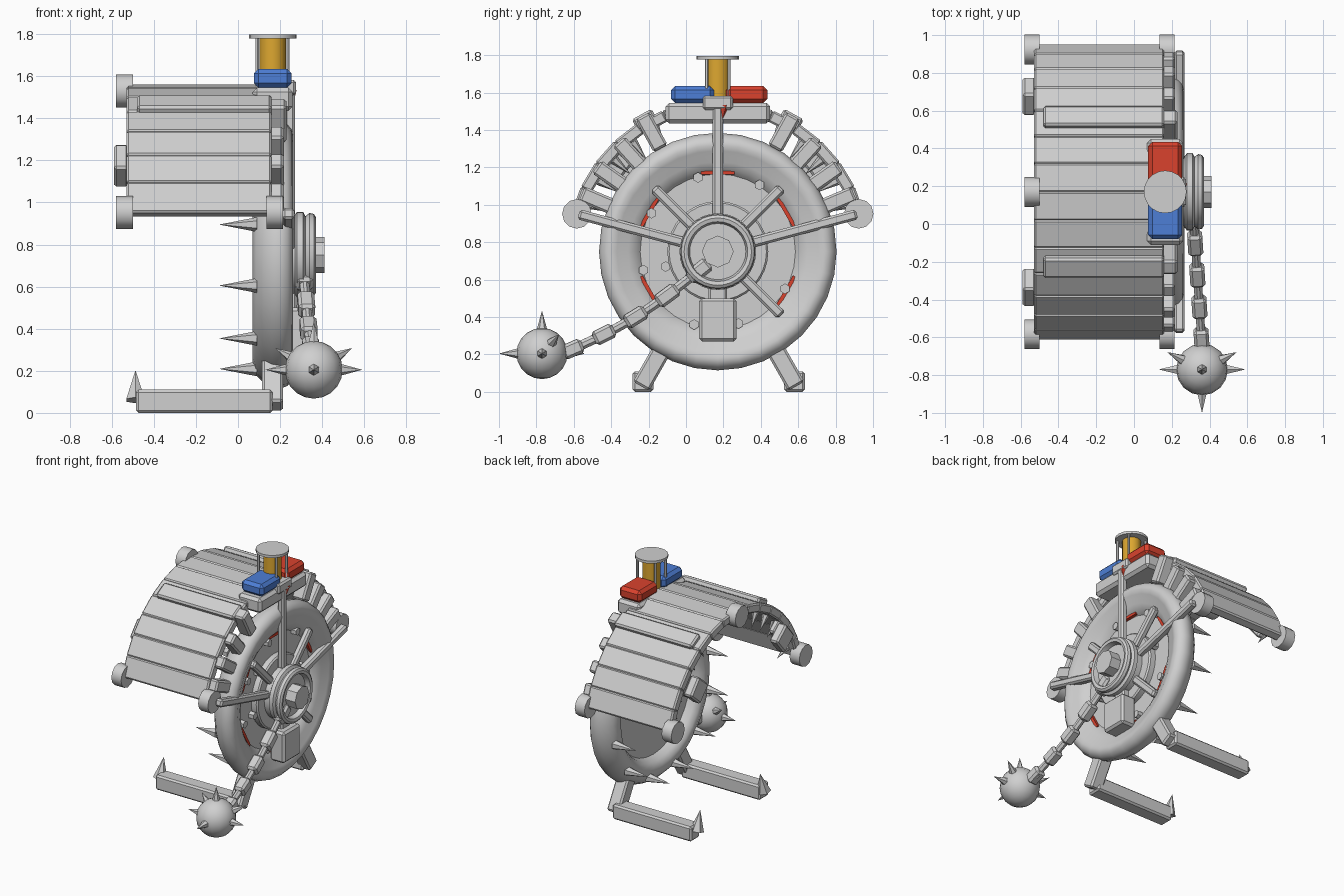
import bpy, bmesh
from math import radians, cos, sin, pi, tau
from mathutils import Vector

if "Cube" in bpy.data.objects:
    bpy.data.objects.remove(bpy.data.objects["Cube"])

CY, CZ = 0.17, 0.75  # wheel axis


def material(name, rgb):
    m = bpy.data.materials.new(name)
    m.use_nodes = True
    m.diffuse_color = (*rgb, 1)
    m.node_tree.nodes["Principled BSDF"].inputs["Base Color"].default_value = (*rgb, 1)
    return m


GREY = material("steel_grey", (0.63, 0.63, 0.63))
RED = material("signal_red", (0.7, 0.055, 0.027))
BLUE = material("signal_blue", (0.075, 0.21, 0.67))
AMBER = material("lamp_amber", (0.73, 0.39, 0.03))


def finish(bm, name, mat, smooth=False):
    bmesh.ops.recalc_face_normals(bm, faces=bm.faces)
    me = bpy.data.meshes.new(name)
    bm.to_mesh(me)
    bm.free()
    me.materials.append(mat)
    ob = bpy.data.objects.new(name, me)
    bpy.context.collection.objects.link(ob)
    if smooth:
        bpy.ops.object.select_all(action='DESELECT')
        ob.select_set(True)
        bpy.context.view_layer.objects.active = ob
        bpy.ops.object.shade_smooth_by_angle(angle=radians(38))
    return ob


def box(name, loc, size, mat=GREY, bevel=0.012):
    bm = bmesh.new()
    bmesh.ops.create_cube(bm, size=1)
    bmesh.ops.scale(bm, vec=size, verts=bm.verts)
    if bevel:
        bmesh.ops.bevel(bm, geom=bm.edges[:], offset=bevel, segments=1, affect='EDGES')
    ob = finish(bm, name, mat)
    ob.location = loc
    return ob


def polar(x, r, deg):
    a = radians(deg)
    return Vector((x, CY + r * cos(a), CZ + r * sin(a)))


def radial_box(name, x, r, deg, size, mat=GREY, bevel=0.012):
    """size = (along axis, radial, tangential)"""
    ob = box(name, polar(x, r, deg), size, mat, bevel)
    ob.rotation_euler.x = radians(deg)
    return ob


def link_box(name, a, b, width, depth, bevel=0.012):
    a, b = Vector(a), Vector(b)
    ob = box(name, (a + b) / 2, (depth, width, (b - a).length), GREY, bevel)
    ob.rotation_euler = (b - a).to_track_quat('Z', 'Y').to_euler()
    return ob


def rod(name, a, b, r1, r2=None, sides=16, mat=GREY, smooth=True):
    a, b = Vector(a), Vector(b)
    bm = bmesh.new()
    bmesh.ops.create_cone(bm, cap_ends=True, segments=sides, radius1=r1,
                          radius2=r1 if r2 is None else r2, depth=(b - a).length)
    ob = finish(bm, name, mat, smooth)
    ob.location = (a + b) / 2
    ob.rotation_euler = (b - a).to_track_quat('Z', 'Y').to_euler()
    return ob


def spike(name, base, direction, length, r):
    base = Vector(base)
    return rod(name, base, base + Vector(direction).normalized() * length, r, 0, 6, smooth=False)


def lathe(name, profile, steps=32):
    """Spin (x, radius) points round the wheel axis."""
    bm = bmesh.new()
    vs = [bm.verts.new((x, r, 0)) for x, r in profile]
    es = [bm.edges.new(p) for p in zip(vs, vs[1:])]
    bmesh.ops.spin(bm, geom=vs + es, cent=(0, 0, 0), axis=(1, 0, 0), angle=tau, steps=steps)
    bmesh.ops.remove_doubles(bm, verts=bm.verts, dist=0.0005)
    ob = finish(bm, name, GREY, True)
    ob.location = (0, CY, CZ)
    return ob


# Wheel dish with a fat rounded rim
lathe("wheel_rim", [(0.15, 0), (0.15, 0.44), (0.105, 0.46), (0.075, 0.49), (0.07, 0.53),
                    (0.085, 0.57), (0.12, 0.605), (0.16, 0.627), (0.20, 0.635), (0.235, 0.622),
                    (0.256, 0.597), (0.262, 0.57), (0.252, 0.54), (0.24, 0.515), (0.23, 0.48),
                    (0.212, 0.445), (0.19, 0.424), (0.18, 0.415), (0.18, 0)])
# Hub
lathe("hub_plate", [(0.17, 0.27), (0.22, 0.27), (0.23, 0.26), (0.23, 0)])
lathe("hub_collar", [(0.22, 0.19), (0.27, 0.19), (0.28, 0.205), (0.31, 0.205), (0.32, 0.185),
                     (0.34, 0.20), (0.36, 0.195), (0.37, 0.18), (0.365, 0.16), (0.33, 0.15), (0.33, 0)])
rod("hub_boss", (0.3, CY, CZ), (0.41, CY, CZ), 0.085, sides=8, smooth=False)

# Red slots and studs on the dish
for i in range(6):
    radial_box("red_slot", 0.188, 0.422, 30 + 60 * i, (0.03, 0.02, 0.18), RED, 0)
for r, a in [(0.41, 105), (0.42, 58), (0.41, 150), (0.29, 16), (0.41, -29), (0.4, -74),
             (0.41, 194), (0.29, 196), (0.3, 135), (0.41, 252)]:
    rod("stud", polar(0.16, r, a), polar(0.22, r, a), 0.028, sides=6, smooth=False)

# Spokes
for a in (45, 135, -45):
    radial_box("short_spoke", 0.235, 0.33, a, (0.05, 0.3, 0.055))
for a in (15, 165):
    radial_box("long_spoke", 0.24, 0.475, a, (0.055, 0.59, 0.055))
radial_box("lamp_post", 0.245, 0.50, 90, (0.05, 0.64, 0.055))
box("hub_weight", (0.27, CY, 0.385), (0.12, 0.2, 0.23), bevel=0.015)
box("weight_bracket", (0.25, CY, 0.53), (0.06, 0.1, 0.1))

# Spikes behind the rim
for i in range(12):
    spike("rim_spike", polar(0.09, 0.56, 15 + 30 * i), (-1, 0, 0), 0.18, 0.035)

# Arched canopy of slats
N = 14
for i in range(N):
    a = 20 + 140 * i / (N - 1)
    radial_box("slat", -0.185, 0.774, a, (0.69, 0.065, 0.155), bevel=0.01)
    if not 70 < a < 110:
        spike("slat_spike", polar(-0.46, 0.74, a), (0, -cos(radians(a)), -sin(radians(a))), 0.12, 0.025)
# Posts, raised slats and end fittings, mirrored front to back
for side in (1, -1):
    for a in (23, 35, 48):
        radial_box("slat_post", 0.175, 0.695, 90 + side * (90 - a), (0.085, 0.19, 0.085))
    a = 90 + side * 29
    radial_box("raised_slat", -0.16, 0.805, a, (0.64, 0.07, 0.12))
    radial_box("slat_clamp", 0.18, 0.73, a, (0.1, 0.2, 0.085))
    a = 90 + side * 50
    radial_box("end_block", -0.555, 0.66, a, (0.07, 0.15, 0.15))
    radial_box("inner_rail", -0.50, 0.70, a, (0.05, 0.10, 0.14))
for x, a in [(-0.54, 15), (-0.54, 165), (0.175, 15), (0.175, 165), (-0.54, 90)]:
    rod("end_disc", polar(x - 0.04, 0.78, a), polar(x + 0.04, 0.78, a), 0.079, sides=12)

# Beacon assembly
X = 0.165
box("lamp_base", (X, CY, 1.49), (0.19, 0.56, 0.11), bevel=0.02)
box("lamp_bracket", (0.21, CY, 1.545), (0.13, 0.16, 0.075))
box("blue_light", (X, 0.035, 1.59), (0.18, 0.23, 0.09), BLUE, 0.022)
box("red_light", (X, 0.325, 1.59), (0.18, 0.22, 0.09), RED, 0.022)
rod("amber_lamp", (X, CY, 1.5), (X, CY, 1.785), 0.063, mat=AMBER)
rod("lamp_cap", (X, CY, 1.778), (X, CY, 1.797), 0.113, sides=20)
for i in range(4):
    p = Vector((X + 0.073 * (1 if i % 2 else -1), CY + 0.06 * (1 if i // 2 else -1), 0))
    rod("lamp_rod", p + Vector((0, 0, 1.54)), p + Vector((0, 0, 1.785)), 0.009, sides=6)
rod("red_pointer", (0.248, 0.203, 1.53), (0.258, 0.195, 1.455), 0.033, 0, 6, RED, False)

# Legs and long feet
for s in (-1, 1):
    y = 0.175 + 0.405 * s
    link_box("leg", (X, y + 0.01 * s, 0.03), (X, y - 0.15 * s, 0.31), 0.1, 0.1)
    box("foot", (-0.16, y, 0.055), (0.65, 0.11, 0.11))
    spike("toe_spike", (-0.487, y - 0.01 * s, 0.06), (0, -0.3 * s, 1), 0.15, 0.05)

# Flail ball with spikes
BALL = Vector((0.36, -0.77, 0.205))
bm = bmesh.new()
bmesh.ops.create_uvsphere(bm, u_segments=16, v_segments=10, radius=0.137)
finish(bm, "flail_ball", GREY, True).location = BALL
for d in [(1, 0, 0), (-1, 0, 0), (0, -1, 0), (0, 1, 0), (0, 0, 1), (0.8, 0.4, 0.45), (-0.8, 0.4, 0.45)]:
    v = Vector(d).normalized()
    spike("ball_spike", BALL + v * 0.11, v, 0.12, 0.033)

# Chain: alternating wide and narrow links on a sagging line
A, B = Vector((0.36, -0.65, 0.21)), Vector((0.31, 0.11, 0.68))
M = 9
path = [A.lerp(B, i / M) - Vector((0, 0, 0.045 * sin(pi * i / M))) for i in range(M + 1)]
for i, (p, q) in enumerate(zip(path, path[1:])):
    w, d = ((0.08, 0.08), (0.05, 0.045))[i % 2]
    over = (q - p) * 0.12
    link_box("chain_link", p - over, q + over, w, d, bevel=0.015)
